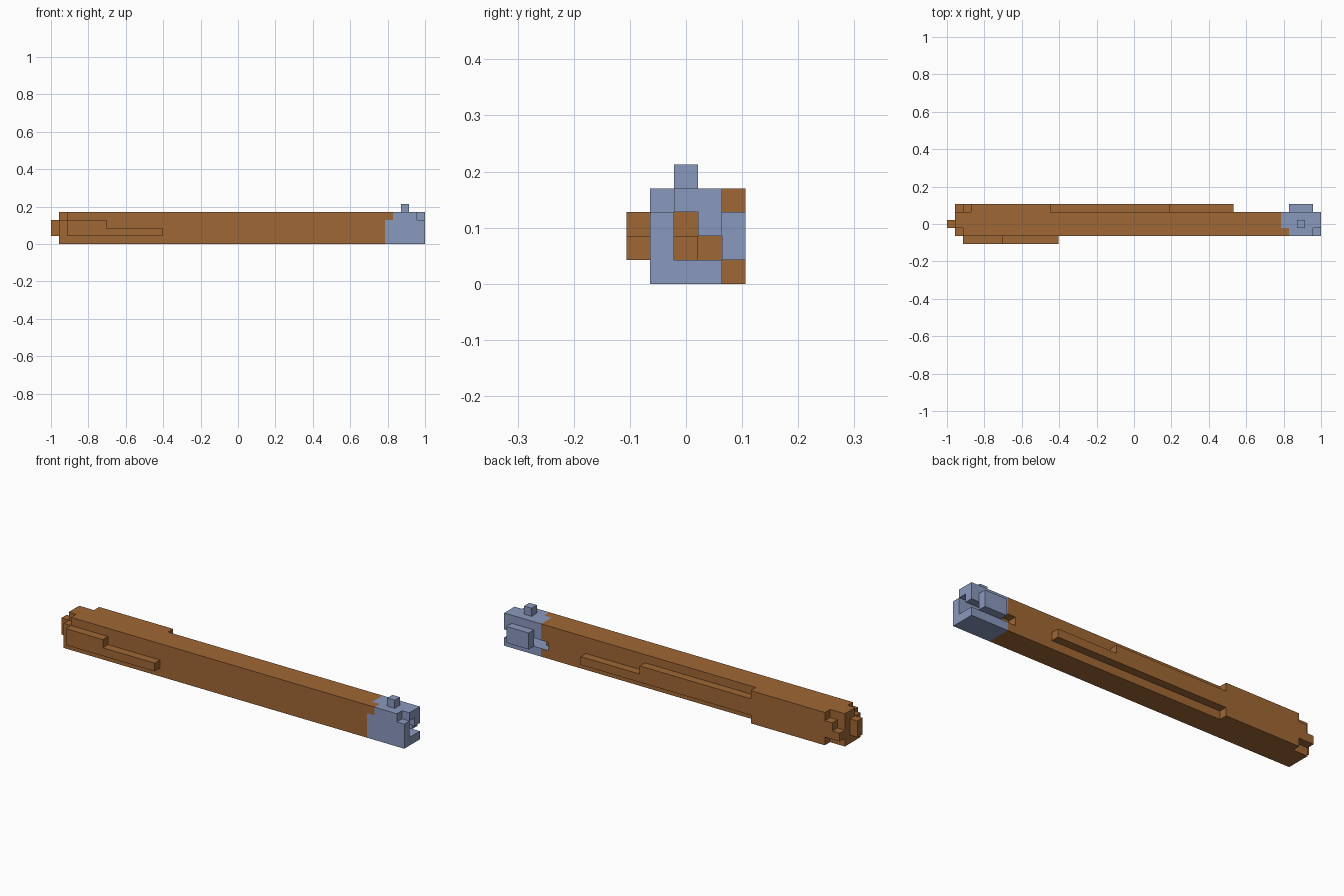
import bpy
import bmesh
from mathutils import Vector

if "Cube" in bpy.data.objects:
    bpy.data.objects.remove(bpy.data.objects["Cube"], do_unlink=True)

UNIT = 2 / 47                      # one block edge
ORIGIN = Vector((-23.5, -2.5, 0))  # centres the block grid


def material(name, rgb):
    m = bpy.data.materials.new(name)
    m.use_nodes = True
    m.diffuse_color = (*rgb, 1)
    bsdf = m.node_tree.nodes["Principled BSDF"]
    bsdf.inputs["Base Color"].default_value = (*rgb, 1)
    bsdf.inputs["Roughness"].default_value = 0.9
    return m


brown = material("brown_wood", (0.352, 0.135, 0.035))
blue = material("steel_blue", (0.254, 0.319, 0.515))


def cells(x0, x1, y0, y1, z0, z1):
    """Every block in a box, upper limits excluded."""
    return {(x, y, z) for x in range(x0, x1)
            for y in range(y0, y1) for z in range(z0, z1)}


# Hollow running back from the open tip, with a slot in its back side
hollow = cells(41, 47, 3, 4, 1, 2) | cells(42, 47, 2, 3, 1, 2) | cells(41, 47, 2, 3, 2, 3)
corner_notches = {(1, 1, 3), (46, 1, 3)}
empty = hollow | corner_notches
shoulder = {(42, 1, 3)}

# Each part: its blocks and its colour
parts = {
    "shaft": ((cells(1, 42, 1, 4, 0, 4) | shoulder) - empty, brown),
    "end_peg": (cells(0, 1, 2, 3, 1, 3), brown),
    "front_rail": (cells(2, 14, 0, 1, 1, 2) | cells(2, 7, 0, 1, 2, 3), brown),
    "back_grip": (cells(3, 13, 4, 5, 0, 4), brown),
    "back_rail": (cells(13, 36, 4, 5, 1, 2) | cells(13, 28, 4, 5, 2, 3), brown),
    "back_end_step": (cells(2, 3, 4, 5, 1, 3) | cells(1, 2, 4, 5, 1, 2), brown),
    "tip": (cells(42, 47, 1, 4, 0, 4) - empty - shoulder, blue),
    "tip_side_plate": (cells(43, 46, 4, 5, 1, 3), blue),
    "tip_sight": (cells(44, 45, 2, 3, 4, 5), blue),
}
filled = set().union(*(blocks for blocks, _ in parts.values()))


def block_faces(cell):
    """Exposed sides of a block as (normal, corners)."""
    centre = Vector(cell) + Vector((0.5, 0.5, 0.5))
    for axis in range(3):
        for sign in (-1, 1):
            n, u, v = Vector(), Vector(), Vector()
            n[axis], u[(axis + 1) % 3], v[(axis + 2) % 3] = sign, sign, 1
            if tuple(int(c) + int(d) for c, d in zip(cell, n)) in filled:
                continue
            yield n, [centre + (n + a * u + b * v) / 2
                      for a, b in ((-1, -1), (1, -1), (1, 1), (-1, 1))]


def build(name, blocks, mat):
    bm = bmesh.new()
    for cell in sorted(blocks):
        for n, corners in block_faces(cell):
            face = bm.faces.new([bm.verts.new((p + ORIGIN) * UNIT) for p in corners])
            # Slot floor in the shaft carries the tip colour
            face.material_index = int(cell == (41, 3, 0) and n.z > 0)
    bmesh.ops.remove_doubles(bm, verts=bm.verts, dist=UNIT / 100)
    bmesh.ops.dissolve_limit(bm, angle_limit=0.01, verts=bm.verts,
                             edges=bm.edges, delimit={'MATERIAL'})
    mesh = bpy.data.meshes.new(name)
    bm.to_mesh(mesh)
    bm.free()
    mesh.materials.append(mat)
    if name == "shaft":
        mesh.materials.append(blue)
    bpy.context.collection.objects.link(bpy.data.objects.new(name, mesh))


for part, (blocks, mat) in parts.items():
    build(part, blocks, mat)
